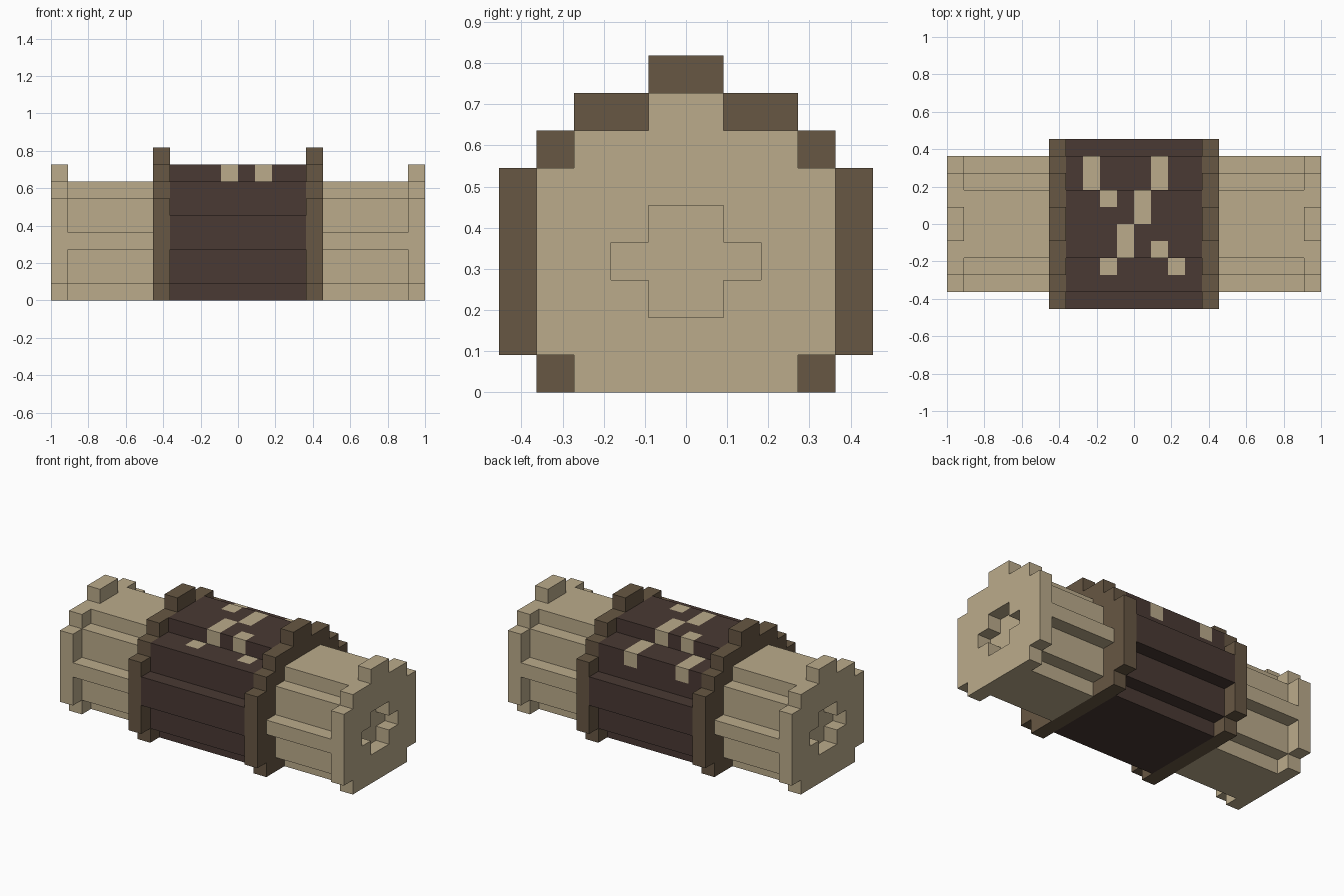
import bpy, bmesh
from math import floor

U = 1 / 11  # one block of the stepped design

if "Cube" in bpy.data.objects:
    bpy.data.objects.remove(bpy.data.objects["Cube"])


def material(name, rgb):
    m = bpy.data.materials.new(name)
    m.use_nodes = True
    m.diffuse_color = (*rgb, 1)
    m.node_tree.nodes["Principled BSDF"].inputs["Base Color"].default_value = (*rgb, 1)
    return m


tan = material("pale tan", (0.497, 0.407, 0.258))
brown = material("mid brown", (0.136, 0.095, 0.056))
dark = material("dark brown", (0.067, 0.041, 0.033))


def outline(rows, bottom=0):
    """Stepped closed outline from (top height, half width) rows."""
    side = []
    for top, half in rows:
        side += [(half, bottom), (half, top)]
        bottom = top
    return side + [(-y, z) for y, z in reversed(side)]


def prism(rows, x0, x1, bottom=0, ends=True):
    """Stepped outline swept along x, in blocks."""
    bm = bmesh.new()
    pts = outline(rows, bottom)
    a = [bm.verts.new((x0, y, z)) for y, z in pts]
    b = [bm.verts.new((x1, y, z)) for y, z in pts]
    for i in range(len(pts)):
        j = (i + 1) % len(pts)
        bm.faces.new((a[i], b[i], b[j], a[j]))
    if ends:
        bm.faces.new(a)
        bm.faces.new(b[::-1])
    bmesh.ops.recalc_face_normals(bm, faces=bm.faces[:])
    return bm


def finish(name, bm, *mats):
    bmesh.ops.scale(bm, vec=(U, U, U), verts=bm.verts[:])
    me = bpy.data.meshes.new(name)
    bm.to_mesh(me)
    bm.free()
    for m in mats:
        me.materials.append(m)
    ob = bpy.data.objects.new(name, me)
    bpy.context.collection.objects.link(ob)
    return ob


# Stepped cross-sections, bottom to top
BARREL = [(1, 3), (3, 4), (5, 5), (7, 4), (8, 2)]
RING = [(1, 4), (6, 5), (7, 4), (8, 3), (9, 1)]
ARM = [(1, 2), (3, 3), (4, 4), (6, 3), (7, 2)]
CAP = [(1, 3), (6, 4), (7, 3), (8, 1)]
CROSS = [(3, 1), (4, 2), (5, 1)]

# Central barrel, cut into blocks so that single blocks can be tan
SPOTS = {(-3, 2), (-3, 3), (1, 2), (1, 3), (-2, 1), (0, 0), (0, 1),
         (-1, -1), (-1, -2), (1, -2), (-2, -3), (2, -3)}
bm = prism(BARREL, -4, 4, ends=False)
cuts = [((i, 0, 0), (1, 0, 0)) for i in range(-3, 4)]
cuts += [((0, i, 0), (0, 1, 0)) for i in (-3, -1, 0, 1, 3)]
cuts += [((0, 0, 6), (0, 0, 1))]
for co, no in cuts:
    bmesh.ops.bisect_plane(bm, geom=bm.verts[:] + bm.edges[:] + bm.faces[:],
                           plane_co=co, plane_no=no, dist=1e-5)
bm.normal_update()
for f in bm.faces:
    p = f.calc_center_median() - f.normal * 0.3
    if p.z > 6 and (floor(p.x), floor(p.y)) in SPOTS:
        f.material_index = 1
finish("barrel", bm, dark, tan)

# Both ends: ring, arm and end plate with a cross-shaped recess
for side, s in (("right", -1), ("left", 1)):
    finish(side + "_ring", prism(RING, 4 * s, 5 * s), brown)
    finish(side + "_arm", prism(ARM, 5 * s, 10 * s), tan)
    cap = finish(side + "_end_plate", prism(CAP, 10 * s, 11 * s), tan)
    cutter = finish("cross_cutter", prism(CROSS, 9.5 * s, 11.5 * s, bottom=2), tan)
    cutter.hide_render = True
    mod = cap.modifiers.new("cross", 'BOOLEAN')
    mod.operation = 'DIFFERENCE'
    mod.solver = 'EXACT'
    mod.object = cutter
    bpy.context.view_layer.objects.active = cap
    bpy.ops.object.modifier_apply(modifier=mod.name)
    bpy.data.objects.remove(cutter)
